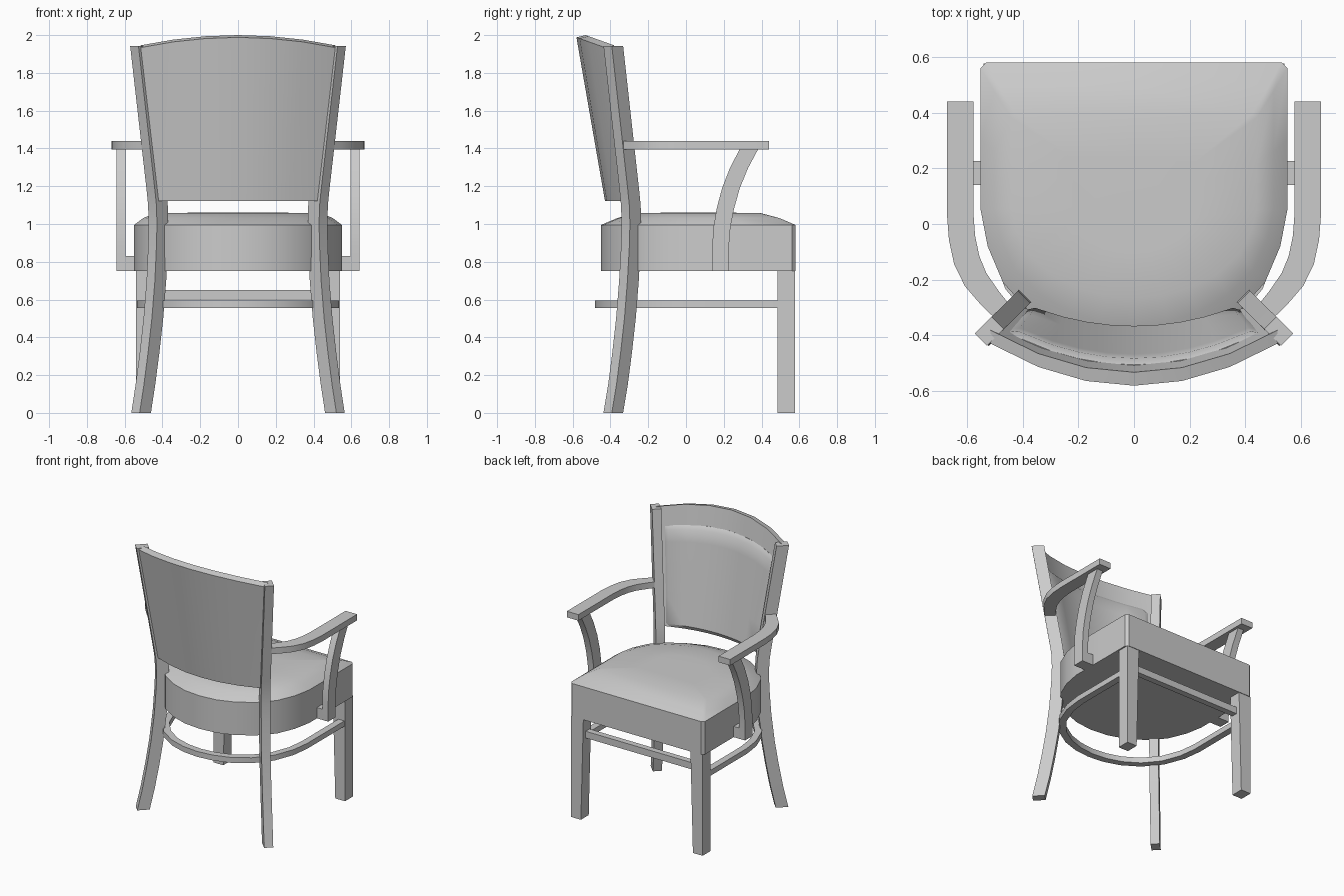
import bpy, bmesh, math
from mathutils import Vector as V

if "Cube" in bpy.data.objects:
    bpy.data.objects.remove(bpy.data.objects["Cube"], do_unlink=True)

grey = bpy.data.materials.new("plain_grey")
grey.use_nodes = True
COLOUR = (0.6, 0.6, 0.6, 1)
grey.diffuse_color = COLOUR
grey.node_tree.nodes["Principled BSDF"].inputs["Base Color"].default_value = COLOUR


def finish(name, bm, mirror=False):
    """Turn a bmesh into a shaded object, optionally mirrored across x."""
    bmesh.ops.recalc_face_normals(bm, faces=bm.faces)
    mesh = bpy.data.meshes.new(name)
    bm.to_mesh(mesh)
    bm.free()
    mesh.materials.append(grey)
    obj = bpy.data.objects.new(name, mesh)
    bpy.context.collection.objects.link(obj)
    bpy.ops.object.select_all(action='DESELECT')
    obj.select_set(True)
    bpy.context.view_layer.objects.active = obj
    bpy.ops.object.shade_smooth_by_angle(angle=math.radians(36))
    if mirror:
        obj.modifiers.new("mirror", 'MIRROR').use_mirror_merge = False
    return obj


def loft(name, rings, mirror=False):
    """Skin a list of equal closed rings and cap both ends."""
    bm = bmesh.new()
    rows = [[bm.verts.new(p) for p in ring] for ring in rings]
    n = len(rows[0])
    for a, b in zip(rows, rows[1:]):
        for i in range(n):
            j = (i + 1) % n
            bm.faces.new((a[i], a[j], b[j], b[i]))
    bm.faces.new(rows[0])
    bm.faces.new(rows[-1])
    return finish(name, bm, mirror)


def section(c, a, b):
    """Four corners round c, from two half-extent vectors."""
    c, a, b = V(c), V(a), V(b)
    return [c + a + b, c - a + b, c - a - b, c + a - b]


def ribbon(name, path, widths, z0, z1, mirror=False):
    """Flat bar following a plan path."""
    rings = []
    for i, (x, y) in enumerate(path):
        p, q = path[max(i - 1, 0)], path[min(i + 1, len(path) - 1)]
        d = V((q[0] - p[0], q[1] - p[1], 0)).normalized()
        side = V((-d.y, d.x, 0)) * widths[i] / 2
        rings.append(section((x, y, (z0 + z1) / 2), side, (0, 0, (z1 - z0) / 2)))
    return loft(name, rings, mirror)


def box(name, x0, x1, y0, y1, z0, z1, mirror=False):
    c = ((x0 + x1) / 2, (y0 + y1) / 2)
    return loft(name, [section((*c, z), ((x1 - x0) / 2, 0, 0), (0, (y1 - y0) / 2, 0))
                       for z in (z0, z1)], mirror)


# Seat: rounded-back outline, upright sides and a cushioned top
half = [(0.53, 0.58), (0.55, 0.56), (0.55, 0.3), (0.55, 0.05), (0.525, -0.08),
        (0.47, -0.21), (0.37, -0.32), (0.25, -0.395), (0.13, -0.437)]
outline = half + [(0, -0.45)] + [(-x, y) for x, y in reversed(half)] + [(0, 0.58)]
MID = 0.065


def seat_ring(sx, sy, z):
    return [(x * sx, MID + (y - MID) * sy, z) for x, y in outline]


loft("seat", [seat_ring(1, 1, 0.75), seat_ring(1, 1, 0.995),
              seat_ring(0.91, 0.83, 1.032), seat_ring(0.8, 0.64, 1.058),
              seat_ring(0.4, 0.32, 1.06)])

# Front legs, tapered slightly on the inner side
loft("front_leg", [section(((x + 0.54) / 2, 0.53, z), ((0.54 - x) / 2, 0, 0), (0, 0.046, 0))
                   for x, z in ((0.46, 0), (0.44, 0.75))], mirror=True)

# Back legs run up as posts, turned towards the seat centre
spine = [(0.513, -0.385, 0), (0.49, -0.36, 0.15), (0.468, -0.338, 0.32),
         (0.448, -0.318, 0.5), (0.432, -0.302, 0.7), (0.424, -0.292, 0.88),
         (0.421, -0.289, 1.0), (0.424, -0.292, 1.1), (0.432, -0.3, 1.18),
         (0.519, -0.385, 1.943)]
loft("back_leg_and_post", [section(p, (0.03, -0.03, 0), (0.022, 0.022, 0)) for p in spine],
     mirror=True)

# Stretchers: horseshoe round the back and a straight front bar
side = [(0.51, 0.5), (0.51, 0.05), (0.493, -0.08), (0.44, -0.22),
        (0.345, -0.335), (0.23, -0.408), (0.115, -0.445)]
hoop = side + [(0, -0.457)] + [(-x, y) for x, y in reversed(side)]
ribbon("horseshoe_stretcher", hoop, [0.05] * len(hoop), 0.555, 0.595)
box("front_stretcher", -0.46, 0.46, 0.5, 0.545, 0.6, 0.65)

# Armrests sweep inward to the posts
arm = [(0.623, 0.44), (0.623, 0.03), (0.617, -0.05), (0.6, -0.13),
       (0.568, -0.2), (0.515, -0.268), (0.465, -0.322)]
ribbon("armrest", arm, [0.095] * 4 + [0.09, 0.08, 0.07], 1.395, 1.44, mirror=True)

# Arm supports curve forward from a foot fixed to the seat side
curve = [(0.183, 0.75), (0.183, 0.88), (0.19, 0.98), (0.208, 1.08),
         (0.238, 1.19), (0.28, 1.295), (0.335, 1.4)]
loft("arm_support", [section((0.619, y, z), (0.024, 0, 0), (0, 0.043 + 0.006 * i / 6, 0))
                     for i, (y, z) in enumerate(curve)], mirror=True)
box("arm_support_foot", 0.53, 0.6, 0.14, 0.226, 0.75, 0.83, mirror=True)


# Backrest: a leaning, bowed and arched shell
def back_point(u, v, off):
    x = u * (0.42 + 0.095 * v)
    middle, end = -0.405 - 0.151 * v, -0.315 - 0.09 * v
    top = 1.994 - 0.054 * u * u
    z = 1.122 + (top - 1.122) * v + off * 0.25 * v
    return (x, middle + (end - middle) * u * u + off, z)


def slab(name, us, vs, back, front):
    """Closed shell between two offset functions of the backrest surface."""
    bm = bmesh.new()
    grids = []
    for fn in (back, front):
        grids.append([[bm.verts.new(back_point(u, v, fn(i, j))) for i, u in enumerate(us)]
                      for j, v in enumerate(vs)])
    nu, nv = len(us), len(vs)
    for g in grids:
        for j in range(nv - 1):
            for i in range(nu - 1):
                bm.faces.new((g[j][i], g[j][i + 1], g[j + 1][i + 1], g[j + 1][i]))
    rim = ([(0, i) for i in range(nu)] + [(j, nu - 1) for j in range(1, nv)]
           + [(nv - 1, i) for i in range(nu - 2, -1, -1)] + [(j, 0) for j in range(nv - 2, 0, -1)])
    a, b = grids
    for (j, i), (l, k) in zip(rim, rim[1:] + rim[:1]):
        bm.faces.new((a[j][i], a[l][k], b[l][k], b[j][i]))
    return finish(name, bm)


slab("backrest_frame", [i / 3 - 1 for i in range(7)], [0, 0.5, 1],
     lambda i, j: -0.024, lambda i, j: 0.024)

# Padded panel, standing slightly proud of the frame
us = [-0.9, -0.84] + [i / 5 for i in range(-3, 4)] + [0.84, 0.9]
vs = [0, 0.03, 0.25, 0.5, 0.7, 0.8, 0.835]


def padding(i, j):
    rim = i in (0, len(us) - 1) or j in (0, len(vs) - 1)
    return 0.026 if rim else 0.044


slab("backrest_pad", us, vs, lambda i, j: 0.0, padding)
